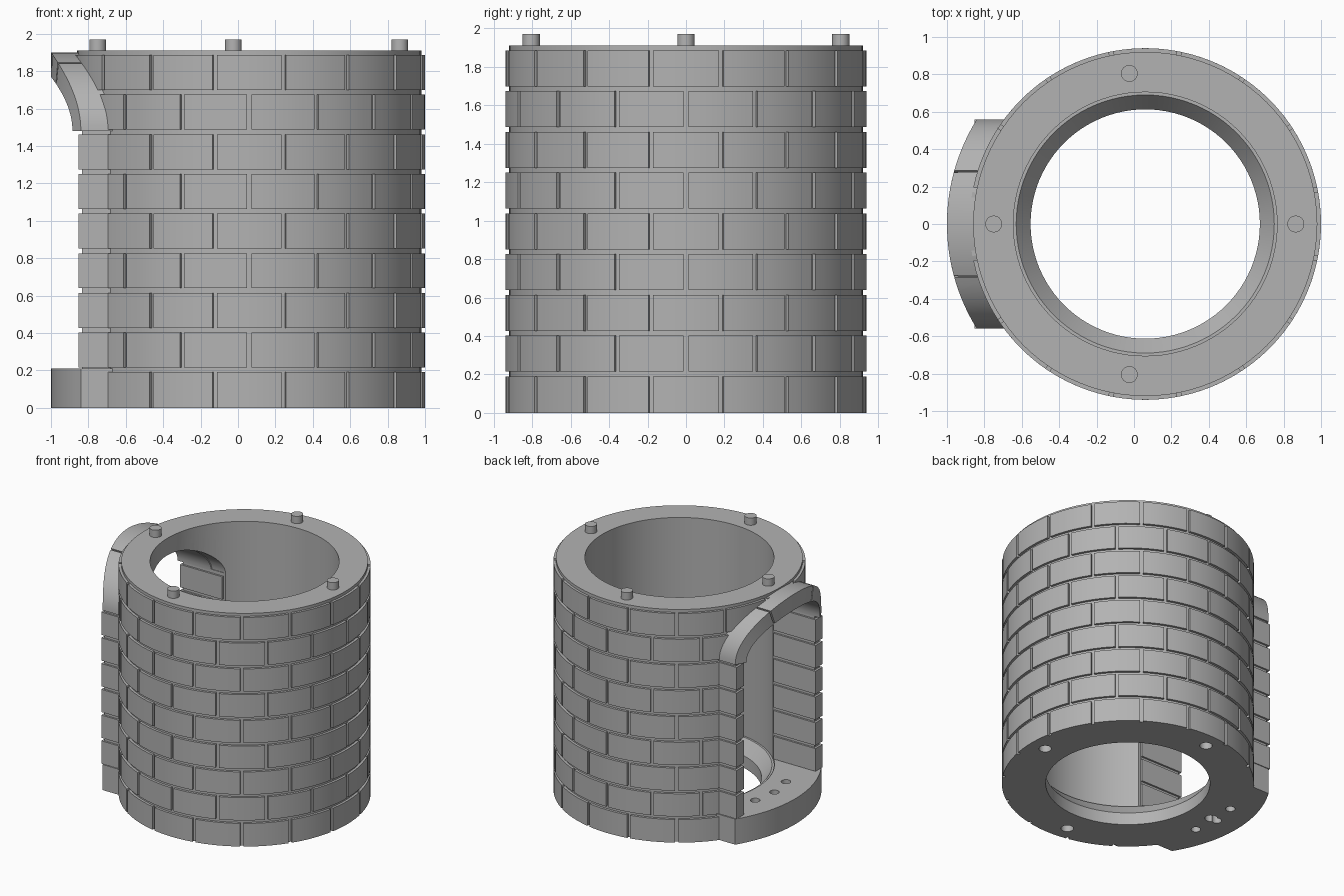
import bpy, bmesh
from math import sin, cos, pi, sqrt, radians

cube = bpy.data.objects.get("Cube")
if cube:
    bpy.data.objects.remove(cube, do_unlink=True)

stone = bpy.data.materials.new("stone_grey")
stone.use_nodes = True
GREY = (0.45, 0.45, 0.45, 1)
stone.diffuse_color = GREY
stone.node_tree.nodes["Principled BSDF"].inputs["Base Color"].default_value = GREY

CX = 0.06                      # tower axis
R_CORE, R_BRICK, R_FRAME = 0.92, 0.94, 1.06
PITCH, COURSES = 0.212, 9
HALF_OUT, HALF_IN = 0.56, 0.48  # door frame half widths
SPRING, SILL = 1.48, 0.21


def loft(bm, rings, closed=False):
    """Skin equal rings of points, capped unless closed into a loop."""
    vs = [[bm.verts.new(p) for p in r] for r in rings]
    n = len(vs[0])
    for a, b in zip(vs, vs[1:] + vs[:1] if closed else vs[1:]):
        for i in range(n):
            j = (i + 1) % n
            bm.faces.new((a[i], a[j], b[j], b[i]))
    if not closed:
        bm.faces.new(vs[0][::-1])
        bm.faces.new(vs[-1])


def box(bm, x0, x1, y0, y1, z0, z1):
    loft(bm, [[(x0, y0, z), (x1, y0, z), (x1, y1, z), (x0, y1, z)] for z in (z0, z1)])


def rod(bm, x, y, r, z0, z1, n=24):
    loft(bm, [[(x + r * cos(2 * pi * i / n), y + r * sin(2 * pi * i / n), z)
               for i in range(n)] for z in (z0, z1)])


def make(name, bm):
    bmesh.ops.recalc_face_normals(bm, faces=bm.faces)
    me = bpy.data.meshes.new(name)
    bm.to_mesh(me)
    bm.free()
    me.materials.append(stone)
    ob = bpy.data.objects.new(name, me)
    bpy.context.collection.objects.link(ob)
    return ob


def select(ob):
    bpy.ops.object.select_all(action="DESELECT")
    ob.select_set(True)
    bpy.context.view_layer.objects.active = ob


def cut(ob, *cutters):
    select(ob)
    for c in cutters:
        m = ob.modifiers.new("cut", "BOOLEAN")
        m.object, m.operation, m.solver = c, "DIFFERENCE", "EXACT"
        bpy.ops.object.modifier_apply(modifier=m.name)


def smooth(ob):
    select(ob)
    bpy.ops.object.shade_smooth_by_angle(angle=radians(30))


def polar(r, a, z):
    return (CX + r * sin(a), -r * cos(a), z)


def wall_x(r, y):
    return CX - sqrt(r * r - y * y)


# Tower core with sloped ledge near the bottom of the bore
bm = bmesh.new()
profile = [(0.613, 0), (R_CORE, 0), (R_CORE, 1.91), (0.705, 1.91),
           (0.705, 0.2), (0.69, 0.2), (0.613, 0.1)]
loft(bm, [[polar(r, 2 * pi * k / 96, z) for r, z in profile] for k in range(96)], closed=True)
core = make("tower_core", bm)

# Brick courses, staggered by half a brick
bm = bmesh.new()
STEP = 2 * pi / 16
GAP = 0.013
for c in range(COURSES):
    z0, z1 = (c * PITCH + 0.003 if c else 0), c * PITCH + 0.19
    for k in range(16):
        start = (k + 0.5 * ((c + 1) % 2)) * STEP + GAP
        rings = []
        for s in range(7):
            a = start + (STEP - 2 * GAP) * s / 6
            rings.append([polar(r, a, z) for r, z in
                          ((0.9, z0), (R_BRICK, z0), (R_BRICK, z1), (0.9, z1))])
        loft(bm, rings)
bricks = make("brick_courses", bm)

# Sill slab below the doorway
bm = bmesh.new()
ys = [HALF_OUT * (k / 12 - 1) for k in range(25)]
loft(bm, [[(wall_x(r, y), y, z) for r, z in
           ((0.71, 0), (R_FRAME, 0), (R_FRAME, SILL), (0.71, SILL))] for y in ys])
sill = make("door_sill", bm)

# Cutters: arched doorway, peg sockets and sill holes
bm = bmesh.new()
w = HALF_IN + 0.005
outline = [(-w, SILL - 0.005)]
outline += [(-w * cos(pi * k / 32), SPRING + 0.29 * sin(pi * k / 32)) for k in range(33)]
outline += [(w, SILL - 0.005)]
loft(bm, [[(x, y, z) for y, z in outline] for x in (-1.3, -0.2)])
door_cutter = make("door_cutter", bm)

PEGS = [(-0.75, 0), (0.865, 0), (-0.025, 0.805), (-0.025, -0.805)]
bm = bmesh.new()
for x, y in PEGS:
    rod(bm, x, y, 0.047, -0.1, 0.07)
socket_cutter = make("socket_cutter", bm)

bm = bmesh.new()
for x, y in ((-0.805, 0), (-0.77, 0.2), (-0.77, -0.2)):
    rod(bm, x, y, 0.036, -0.1, 0.4)
hole_cutter = make("hole_cutter", bm)

cut(core, door_cutter, socket_cutter, hole_cutter)
cut(bricks, door_cutter)
cut(sill, socket_cutter, hole_cutter)
for c in (door_cutter, socket_cutter, hole_cutter):
    c.hide_render = True
    bpy.data.objects.remove(c, do_unlink=True)

# Door jambs: recessed core and brick courses on both sides
bm = bmesh.new()
for s in (-1, 1):
    box(bm, -0.835, -0.47, s * HALF_IN, s * 0.545, SILL - 0.01, SPRING + 0.01)
    for c in range(1, 7):
        box(bm, -0.853, -0.47, s * 0.465, s * HALF_OUT, c * PITCH + 0.003, c * PITCH + 0.19)
make("door_jambs", bm)


# Arch over the door: three stones over a slightly recessed backing
def arch(bm, t0, t1, r_out, inset, n):
    rings = []
    for k in range(n + 1):
        t = radians(t0 + (t1 - t0) * k / n)
        yo, zo = (HALF_OUT - inset) * cos(t), SPRING + (0.42 - inset) * sin(t)
        yi, zi = (HALF_IN + inset) * cos(t), SPRING + (0.29 + inset) * sin(t)
        rings.append([(wall_x(0.8, yi), yi, zi), (wall_x(r_out, yi), yi, zi),
                      (wall_x(r_out, yo), yo, zo), (wall_x(0.8, yo), yo, zo)])
    loft(bm, rings)


bm = bmesh.new()
for t0, t1 in ((0, 59.3), (60.7, 119.3), (120.7, 180)):
    arch(bm, t0, t1, R_FRAME, 0, 14)
arch(bm, 1, 179, R_FRAME - 0.02, 0.012, 40)
door_arch = make("door_arch", bm)

# Locating pegs on the rim
bm = bmesh.new()
for x, y in PEGS:
    rod(bm, x, y, 0.045, 1.9, 1.97)
pegs = make("rim_pegs", bm)

for ob in (core, bricks, sill, door_arch, pegs):
    smooth(ob)
